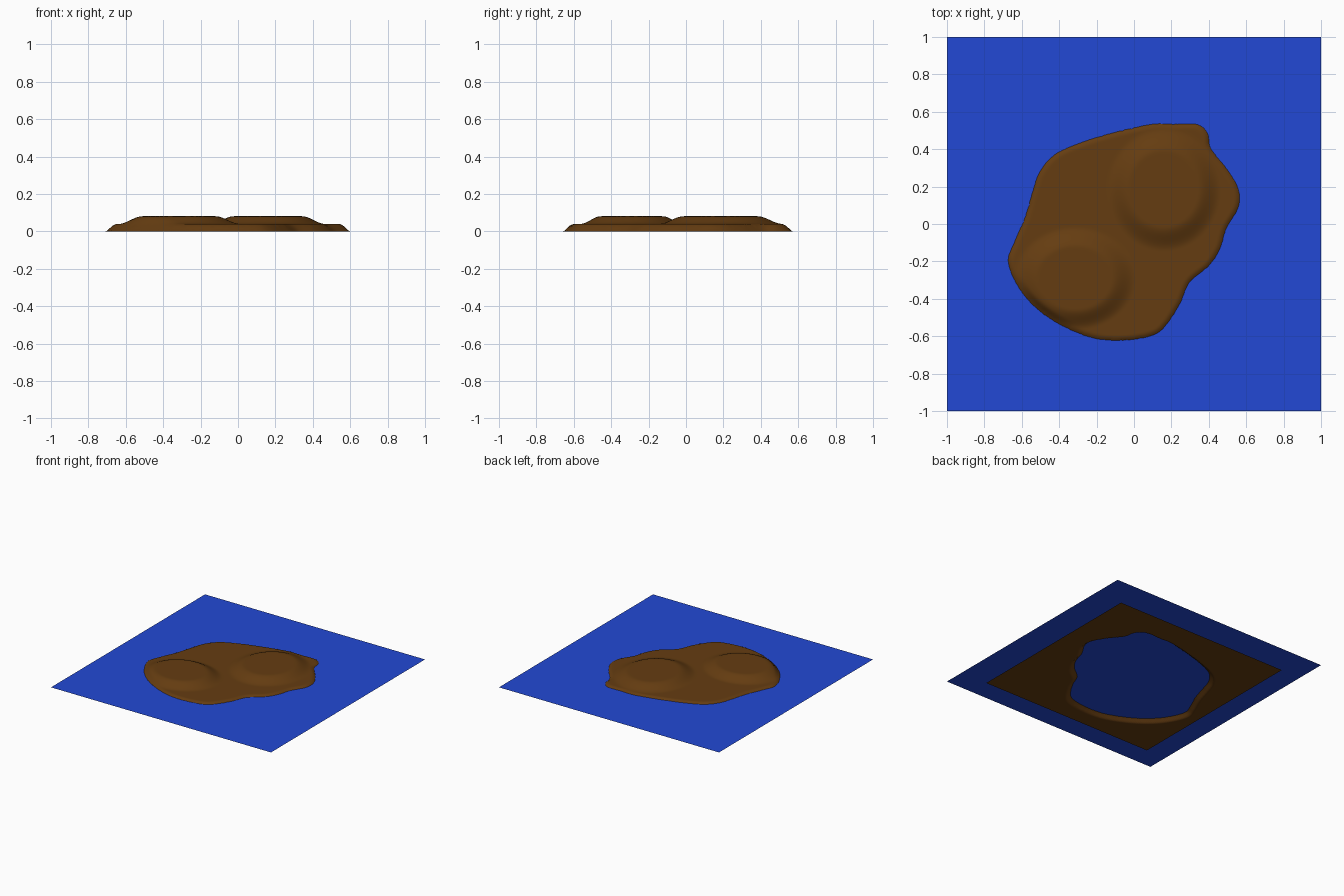
import bpy, bmesh, math
from mathutils import Vector, kdtree

if "Cube" in bpy.data.objects:
    bpy.data.objects.remove(bpy.data.objects["Cube"])

WATER_Z, PLATEAU_Z, HILL_H = 0.028, 0.04, 0.041
FLOOR_HALF, CELLS = 0.79, 158


def material(name, rgb):
    m = bpy.data.materials.new(name)
    m.diffuse_color = (*rgb, 1)
    m.use_nodes = True
    m.node_tree.nodes["Principled BSDF"].inputs["Base Color"].default_value = m.diffuse_color
    return m


def smooth(t):
    t = max(0.0, min(1.0, t))
    return t * t * (3 - 2 * t)


def grid_object(name, half, cells, z, mat, height=None):
    bm = bmesh.new()
    bmesh.ops.create_grid(bm, x_segments=cells, y_segments=cells, size=half)
    for v in bm.verts:
        v.co.z = height(v.co.x, v.co.y) if height else z
    for f in bm.faces:
        f.smooth = height is not None
    me = bpy.data.meshes.new(name)
    bm.to_mesh(me)
    bm.free()
    me.materials.append(mat)
    ob = bpy.data.objects.new(name, me)
    bpy.context.collection.objects.link(ob)
    return ob


# Shoreline at water level, clockwise from the top
shore = [Vector(p) for p in [
    (.09, .53), (.21, .53), (.335, .53), (.39, .485), (.41, .40), (.50, .285),
    (.555, .185), (.555, .09), (.49, -.025), (.455, -.135), (.395, -.225),
    (.295, -.31), (.24, -.43), (.155, -.555), (.075, -.60), (-.075, -.62),
    (-.225, -.605), (-.395, -.535), (-.535, -.435), (-.625, -.32),
    (-.67, -.20), (-.64, -.105), (-.58, .035), (-.54, .17), (-.50, .28),
    (-.42, .37), (-.29, .43), (-.13, .48)]]

# Smooth closed curve through the shoreline, sampled densely
curve = []
n = len(shore)
for i in range(n):
    a, b, c, d = (shore[(i + k - 1) % n] for k in range(4))
    for s in range(20):
        t = s / 20
        curve.append(0.5 * (2 * b + (c - a) * t + (2 * a - 5 * b + 4 * c - d) * t * t
                            + (3 * b - a - 3 * c + d) * t ** 3))
tree = kdtree.KDTree(len(curve))
for i, p in enumerate(curve):
    tree.insert((p.x, p.y, 0), i)
tree.balance()


def shore_distance(x, y):
    """Distance from the shoreline, positive towards the sea."""
    _, i, dist = tree.find((x, y, 0))
    tan = curve[(i + 1) % len(curve)] - curve[i - 1]
    out = -tan.y * (x - curve[i].x) + tan.x * (y - curve[i].y)
    return dist if out > 0 else -dist


# Flat-topped hills: centre x, centre y, radius x, radius y
hills = [(-.315, -.29, .325, .275), (.16, .185, .305, .33)]


def terrain(x, y):
    d = shore_distance(x, y)
    # straight bank with a slightly rounded lip
    t = max(0.0, min(1.0, (0.033 - d) / 0.052))
    z = PLATEAU_Z * (0.55 * math.sin(t * math.pi / 2) + 0.45 * t)
    bump = 0
    for cx, cy, rx, ry in hills:
        r = math.hypot((x - cx) / rx, (y - cy) / ry)
        bump = max(bump, smooth((1 - r) / 0.4))
    return z + HILL_H * bump * smooth(-d / 0.04)


earth = material("brown earth", (0.13, 0.046, 0.0055))
sea = material("blue water", (0.0165, 0.066, 0.66))

grid_object("island_terrain", FLOOR_HALF, CELLS, 0, earth, terrain)
grid_object("water_surface", 1.0, 1, WATER_Z, sea)
